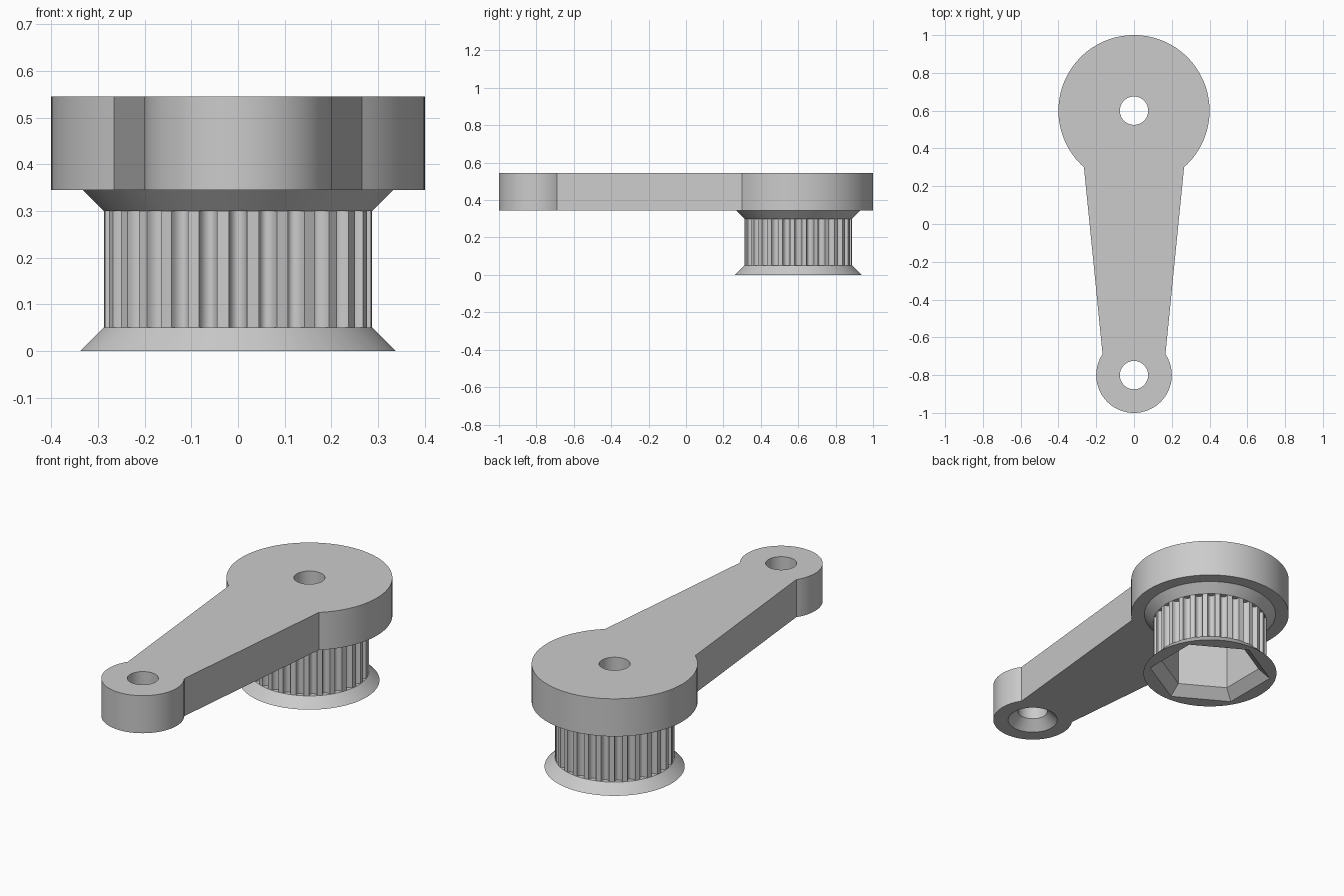
import bpy, bmesh
from math import radians, sin, cos, pi, sqrt

if "Cube" in bpy.data.objects:
    bpy.data.objects.remove(bpy.data.objects["Cube"], do_unlink=True)

grey = bpy.data.materials.new("plain grey")
grey.use_nodes = True
grey.diffuse_color = (0.6, 0.6, 0.6, 1)
grey.node_tree.nodes["Principled BSDF"].inputs["Base Color"].default_value = (0.6, 0.6, 0.6, 1)

BIG_Y, SMALL_Y = 0.6, -0.8      # centres of the two ends
ARM_Z, TOP_Z = 0.345, 0.545     # underside and top of the arm
BORE = 0.075
TEETH, TOOTH_R, GROOVE = 28, 0.288, 0.026


def arc(r, start, end, n, y=0.0):
    angles = [radians(start + (end - start) * i / n) for i in range(n + 1)]
    return [(r * cos(a), y + r * sin(a)) for a in angles]


def circle(r, y=0.0, n=96, start=0):
    return arc(r, start, start + 360, n, y)[:-1]


def loft(name, rings):
    """Closed solid through a stack of (outline, height) rings."""
    bm = bmesh.new()
    loops = [[bm.verts.new((x, y, z)) for x, y in pts] for pts, z in rings]
    for low, high in zip(loops, loops[1:]):
        for i in range(len(low)):
            j = (i + 1) % len(low)
            bm.faces.new((low[i], low[j], high[j], high[i]))
    bm.faces.new(loops[0][::-1])
    bm.faces.new(loops[-1])
    bmesh.ops.remove_doubles(bm, verts=bm.verts, dist=1e-5)
    bmesh.ops.recalc_face_normals(bm, faces=bm.faces)
    mesh = bpy.data.meshes.new(name)
    bm.to_mesh(mesh)
    bm.free()
    mesh.materials.append(grey)
    obj = bpy.data.objects.new(name, mesh)
    bpy.context.scene.collection.objects.link(obj)
    return obj


def cut(obj, cutters):
    """Subtract the cutters, then discard them."""
    for cutter in cutters:
        cutter.hide_render = True
        mod = obj.modifiers.new("cut", 'BOOLEAN')
        mod.operation, mod.solver, mod.object = 'DIFFERENCE', 'EXACT', cutter
    bpy.context.view_layer.update()
    graph = bpy.context.evaluated_depsgraph_get()
    mesh = bpy.data.meshes.new_from_object(obj.evaluated_get(graph))
    obj.modifiers.clear()
    obj.data = mesh
    for cutter in cutters:
        bpy.data.objects.remove(cutter, do_unlink=True)


def smooth(obj):
    bpy.ops.object.select_all(action='DESELECT')
    obj.select_set(True)
    bpy.context.view_layer.objects.active = obj
    bpy.ops.object.shade_smooth_by_angle(angle=radians(30))


def bore_cutter(y):
    return loft("bore_cutter", [(circle(BORE, y, 48), 0.2), (circle(BORE, y, 48), 0.6)])


# Arm: large and small round ends joined by tapering sides
outline = arc(0.4, -48.5, 228.5, 90, BIG_Y) + arc(0.2, 146.3, 393.7, 72, SMALL_Y)
arm = loft("arm", [(outline, ARM_Z), (outline, TOP_Z)])
countersink = loft("countersink_cutter", [
    (circle(BORE + 0.06, SMALL_Y, 48), ARM_Z - 0.01),
    (circle(BORE, SMALL_Y, 48), ARM_Z + 0.05),
    (circle(BORE, SMALL_Y, 48), 0.6)])
cut(arm, [bore_cutter(BIG_Y), countersink])
smooth(arm)

# Toothed pulley: rounded grooves between two sloping flanges
steps = [-1, -0.92, -0.7, -0.35, 0, 0.35, 0.7, 0.92, 1]
groove_points = [(2 * pi * k / TEETH + radians(3.9) * u, GROOVE * sqrt(1 - u * u))
                 for k in range(TEETH) for u in steps]


def pulley_ring(r, grooved=False):
    return [((r - d * grooved) * cos(a), BIG_Y + (r - d * grooved) * sin(a))
            for a, d in groove_points]


pulley = loft("toothed_pulley", [
    (pulley_ring(TOOTH_R + 0.05), 0),
    (pulley_ring(TOOTH_R), 0.05),
    (pulley_ring(TOOTH_R, True), 0.05),
    (pulley_ring(TOOTH_R, True), 0.30),
    (pulley_ring(TOOTH_R), 0.30),
    (pulley_ring(TOOTH_R + 0.045), ARM_Z)])

# Hexagonal pocket with a chamfered mouth, and the bore above it
pocket = loft("pocket_cutter", [
    (circle(0.3195, BIG_Y, 6, 30), -0.01),
    (circle(0.25, BIG_Y, 6, 30), 0.05),
    (circle(0.25, BIG_Y, 6, 30), 0.30)])
cut(pulley, [pocket, bore_cutter(BIG_Y)])
smooth(pulley)
